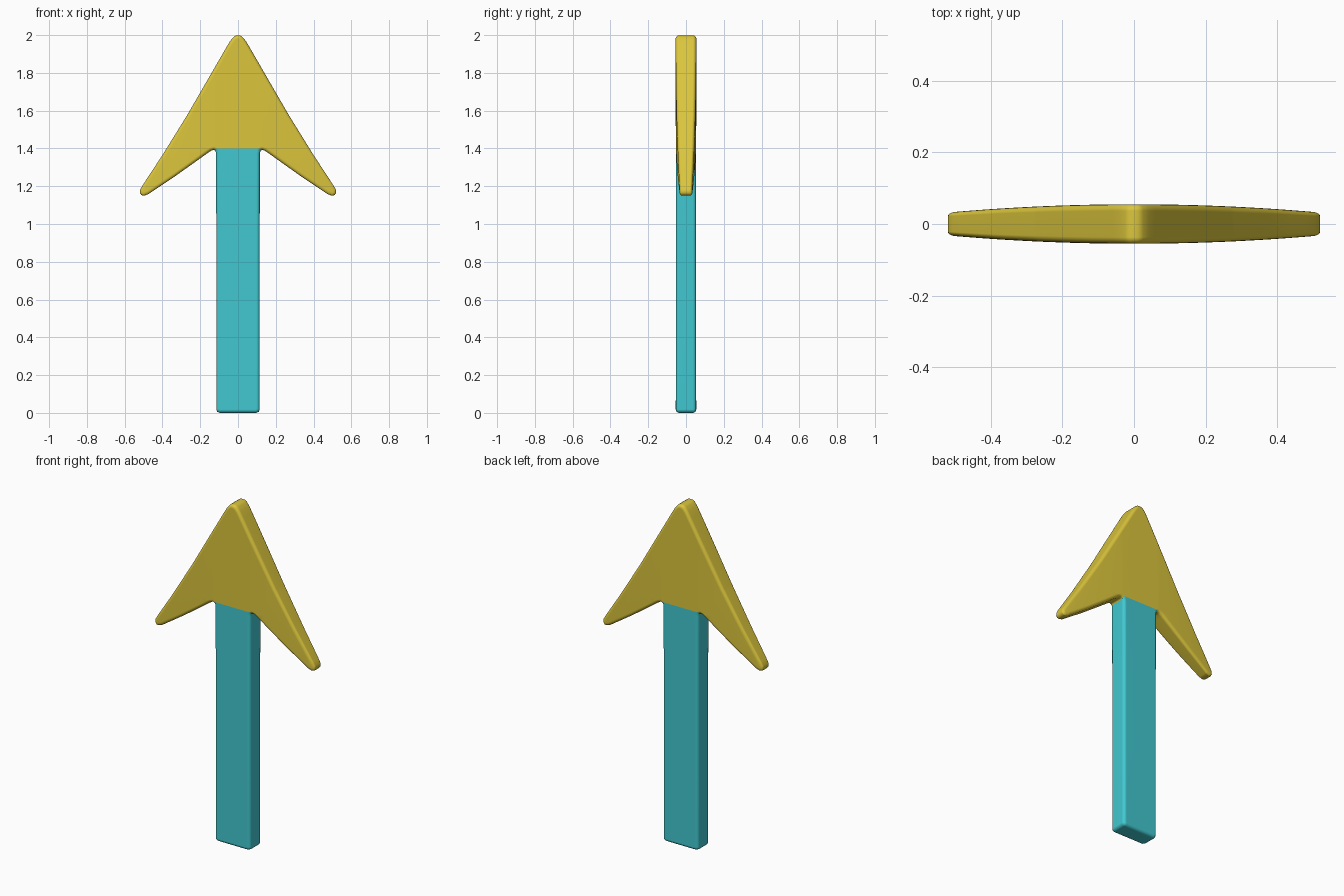
import bpy, bmesh, math
from mathutils import Vector

if "Cube" in bpy.data.objects:
    bpy.data.objects.remove(bpy.data.objects["Cube"])

HALF_T, R, STEPS = 0.055, 0.018, 4
SEAM_Z, SHAFT_X = 1.40, 0.118

# Right half of the arrow outline (x, z), from tip to base, then mirrored
half = [(0.012, 1.998), (0.026, 1.988), (0.042, 1.968), (0.06, 1.938),
        (0.16, 1.765), (0.27, 1.575), (0.40, 1.365), (0.505, 1.205),
        (0.518, 1.182), (0.519, 1.165), (0.511, 1.153), (0.497, 1.15),
        (0.475, 1.158), (0.33, 1.255), (0.22, 1.333), (0.16, 1.376),
        (0.142, 1.388), (0.128, 1.393), (0.119, 1.388), (0.116, 1.372),
        (0.115, 1.0), (0.115, 0.5), (0.115, 0.022), (0.110, 0.009), (0.096, 0.003)]
outline = [Vector(p) for p in half + [(-x, z) for x, z in reversed(half)]]
for p in outline:
    p.y = (p.y - 0.003) * 1.998 / 1.995 if p.y < 0.5 else p.y


def inset(points, d):
    """Offset a clockwise outline inward by d."""
    out = []
    for i, p in enumerate(points):
        a = (p - points[i - 1]).normalized()
        b = (points[(i + 1) % len(points)] - p).normalized()
        n1, n2 = Vector((a.y, -a.x)), Vector((b.y, -b.x))
        out.append(p + (n1 + n2) * d / (1 + n1.dot(n2)))
    return out


def material(name, rgb):
    m = bpy.data.materials.new(name)
    m.diffuse_color = (*rgb, 1)
    m.use_nodes = True
    m.node_tree.nodes["Principled BSDF"].inputs["Base Color"].default_value = m.diffuse_color
    return m


# Rounded plate: rings from front to back, closed by two caps
bm = bmesh.new()
prof = []
for i in range(STEPS + 1):
    t = math.pi / 2 * i / STEPS
    prof.append((R * (1 - math.sin(t)), HALF_T - R + R * math.cos(t)))
prof = [(d, -y) for d, y in prof] + [(d, y) for d, y in reversed(prof)]
rings = [[bm.verts.new((p.x, y, p.y)) for p in inset(outline, d)] for d, y in prof]
n = len(outline)
for r0, r1 in zip(rings, rings[1:]):
    for i in range(n):
        j = (i + 1) % n
        bm.faces.new((r0[i], r0[j], r1[j], r1[i]))
bm.faces.new(rings[0])
bm.faces.new(rings[-1])
bmesh.ops.recalc_face_normals(bm, faces=bm.faces)


def cut(co, no):
    bmesh.ops.bisect_plane(bm, geom=bm.verts[:] + bm.edges[:] + bm.faces[:],
                           dist=1e-5, plane_co=co, plane_no=no)


# Cuts for the colour seam and for the thinning barbs
cut((0, 0, SEAM_Z), (0, 0, 1))
for x in (SHAFT_X, 0.2, 0.28, 0.36, 0.43, 0.48):
    for s in (-1, 1):
        cut((s * x, 0, 0), (1, 0, 0))
for v in bm.verts:
    v.co.y *= 1 - 0.42 * (abs(v.co.x) / 0.52) ** 2

# Teal shaft below the seam, yellow head elsewhere
for f in bm.faces:
    c = f.calc_center_median()
    f.material_index = int(abs(c.x) < SHAFT_X and c.z < SEAM_Z)
    f.smooth = True

mesh = bpy.data.meshes.new("arrow")
bm.to_mesh(mesh)
bm.free()
mesh.materials.append(material("yellow", (0.71, 0.56, 0.045)))
mesh.materials.append(material("teal", (0.052, 0.58, 0.63)))
arrow = bpy.data.objects.new("arrow", mesh)
bpy.context.collection.objects.link(arrow)
arrow.modifiers.new("weighted normals", "WEIGHTED_NORMAL")
